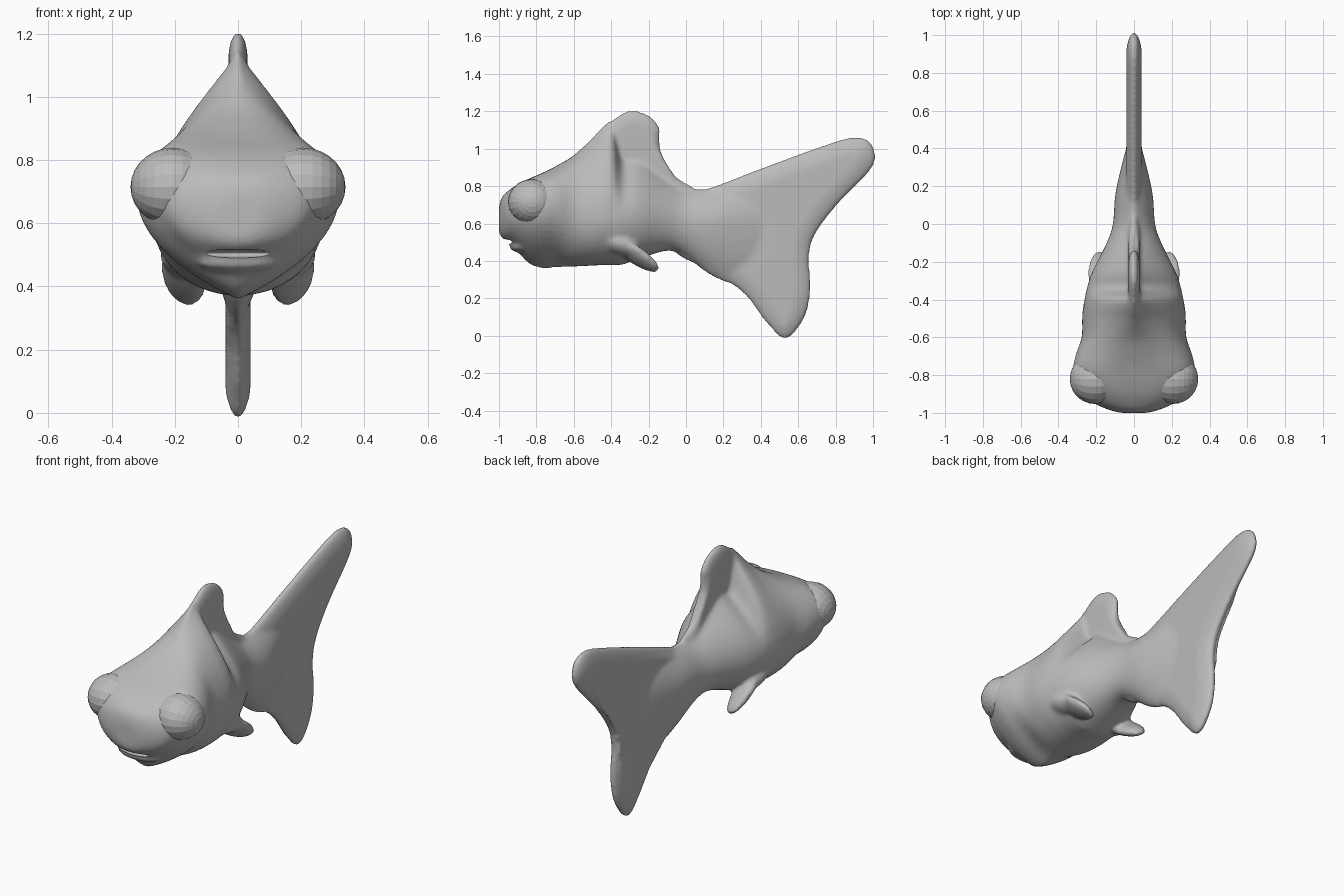
import bpy, bmesh, math
from mathutils import Vector, Matrix

cube = bpy.data.objects.get("Cube")
if cube:
    bpy.data.objects.remove(cube, do_unlink=True)

grey = bpy.data.materials.new("plain grey")
grey.use_nodes = True
grey.diffuse_color = (0.5, 0.5, 0.5, 1)
grey.node_tree.nodes["Principled BSDF"].inputs["Base Color"].default_value = grey.diffuse_color


def spline(pts, steps, closed):
    """Smooth curve through points of any dimension."""
    n, out = len(pts), []
    for i in range(n if closed else n - 1):
        idx = [(i + k) % n if closed else min(max(i + k, 0), n - 1) for k in (-1, 0, 1, 2)]
        a, b, c, d = (pts[j] for j in idx)
        for s in range(steps):
            t = s / steps
            out.append([q + 0.5 * t * (r - p + t * (2*p - 5*q + 4*r - s2 + t * (3*(q - r) + s2 - p)))
                        for p, q, r, s2 in zip(a, b, c, d)])
    return out if closed else out + [list(pts[-1])]


def skin(bm, rings):
    """Bridge equal rings of points and cap both ends."""
    loops = [[bm.verts.new(p) for p in ring] for ring in rings]
    n = len(loops[0])
    for lo, hi in zip(loops, loops[1:]):
        for i in range(n):
            bm.faces.new((lo[i], lo[(i + 1) % n], hi[(i + 1) % n], hi[i]))
    bm.faces.new(loops[0][::-1])
    bm.faces.new(loops[-1])


def plate(bm, outline, half):
    """Fin in the y-z plane whose rim thins to a rounded edge (clockwise outline)."""
    pts = [Vector(p) for p in spline(outline, 5, True)]
    n = len(pts)
    inward = []
    for i in range(n):
        d = (pts[(i + 1) % n] - pts[i - 1]).normalized()
        inward.append(Vector((d.y, -d.x)))
    rings = []
    for x, inset in ((-1, 2), (-.7, .8), (-.25, 0), (.25, 0), (.7, .8), (1, 2)):
        moved = [p + v * inset * half for p, v in zip(pts, inward)]
        rings.append([(x * half, p.x, p.y) for p in moved])
    skin(bm, rings)


def ball(bm, centre, radii, rot=(0, 0, 0), u=24, v=16):
    turn = Matrix.Rotation(rot[2], 4, 'Z') @ Matrix.Rotation(rot[0], 4, 'X') @ Matrix.Rotation(rot[1], 4, 'Y')
    m = Matrix.Translation(centre) @ turn @ Matrix.Diagonal((*radii, 1))
    bmesh.ops.create_uvsphere(bm, u_segments=u, v_segments=v, radius=1, matrix=m)


def make(name, bm):
    bmesh.ops.recalc_face_normals(bm, faces=bm.faces[:])
    me = bpy.data.meshes.new(name)
    bm.to_mesh(me)
    bm.free()
    me.materials.append(grey)
    ob = bpy.data.objects.new(name, me)
    bpy.context.collection.objects.link(ob)
    return ob


# Trunk sections: y, bottom, widest height, top, half width, pinch of back, pinch of belly
sections = [
    (-1.0, .55, .63, .69, .07, .9, .9), (-.985, .525, .64, .74, .13, .8, .9),
    (-.95, .50, .66, .775, .21, .7, 1), (-.9, .45, .68, .81, .255, .6, 1.3),
    (-.84, .385, .69, .84, .295, .55, 1.7), (-.77, .36, .69, .87, .322, .6, 1.9),
    (-.69, .365, .68, .91, .308, .8, 1.7), (-.6, .37, .65, .965, .277, 1, 1),
    (-.5, .375, .63, 1.06, .275, 1.8, .9), (-.44, .378, .63, 1.125, .27, 2.3, .9),
    (-.39, .378, .63, 1.15, .26, 2.7, .9), (-.34, .38, .63, .98, .25, 2.7, .9),
    (-.25, .41, .63, .97, .22, 2.6, .9), (-.1, .455, .62, .84, .145, 1.7, .9),
    (0, .42, .6, .79, .112, 1.6, 1.2), (.15, .31, .6, .79, .1, 1.8, 1.6),
    (.3, .28, .6, .80, .068, 1.8, 1.6), (.46, .4, .6, .75, .025, 1.5, 1.5)]
rings = []
for y, bottom, mid, top, w, back, belly in spline(sections, 4, False):
    ring = []
    for i in range(48):
        a = math.tau * i / 48
        c, s = math.cos(a), math.sin(a)
        p = back if s > 0 else belly
        reach = top - mid if s > 0 else mid - bottom
        ring.append((math.copysign(w * abs(c) ** p, c), y, mid + reach * s))
    rings.append(ring)
body_bm = bmesh.new()
skin(body_bm, rings)

# Dorsal fin and tail fin
plate(body_bm, [(-.6, .9), (-.5, 1.06), (-.4, 1.15), (-.3, 1.205), (-.2, 1.18), (-.14, 1.115),
                (-.14, 1.04), (-.12, .95), (-.05, .85), (.06, .77), (0, .65), (-.5, .65)], .03)
plate(body_bm, [(-.05, .6), (.0, .78), (.1, .782), (.4, .895), (.7, 1.005), (.88, 1.06), (.98, 1.04),
                (1.013, .95), (.965, .86), (.8, .69), (.69, .54), (.658, .42), (.666, .25),
                (.635, .1), (.535, -.016), (.43, .07), (.3, .235), (.1, .36), (-.06, .45)], .04)

# Pectoral fins with their roots, and lower lip
for side in (-1, 1):
    ball(body_bm, (side * .172, -.275, .435), (.08, .158, .034), (-.59, -side * .5, 0))
    ball(body_bm, (side * .185, -.36, .485), (.065, .12, .045), (-.3, -side * .5, 0))
ball(body_bm, (0, -.88, .475), (.13, .065, .03))
body = make("body", body_bm)

# Mouth slit
cut_bm = bmesh.new()
ball(cut_bm, (0, -.965, .503), (.135, .05, .014))
cutter = make("mouth_cutter", cut_bm)
cutter.hide_render = True

# Blend the trunk and fins into one skin
bpy.context.view_layer.objects.active = body
blend = body.modifiers.new("blend", 'REMESH')
blend.mode = 'VOXEL'
blend.voxel_size = .011
soften = body.modifiers.new("soften", 'SMOOTH')
soften.factor = .5
soften.iterations = 12
mouth = body.modifiers.new("mouth", 'BOOLEAN')
mouth.object = cutter
for mod in ("blend", "soften", "mouth"):
    bpy.ops.object.modifier_apply(modifier=mod)
bpy.data.objects.remove(cutter, do_unlink=True)
bpy.ops.object.select_all(action='DESELECT')
body.select_set(True)
bpy.ops.object.shade_smooth_by_angle(angle=math.radians(50))

# Faceted eyes with poles pointing sideways
for side, label in ((-1, "right_eye"), (1, "left_eye")):
    eye_bm = bmesh.new()
    ball(eye_bm, (side * .205, -.82, .715), (.124, .133, .135), (0, math.pi / 2, 0), 20, 14)
    make(label, eye_bm)
